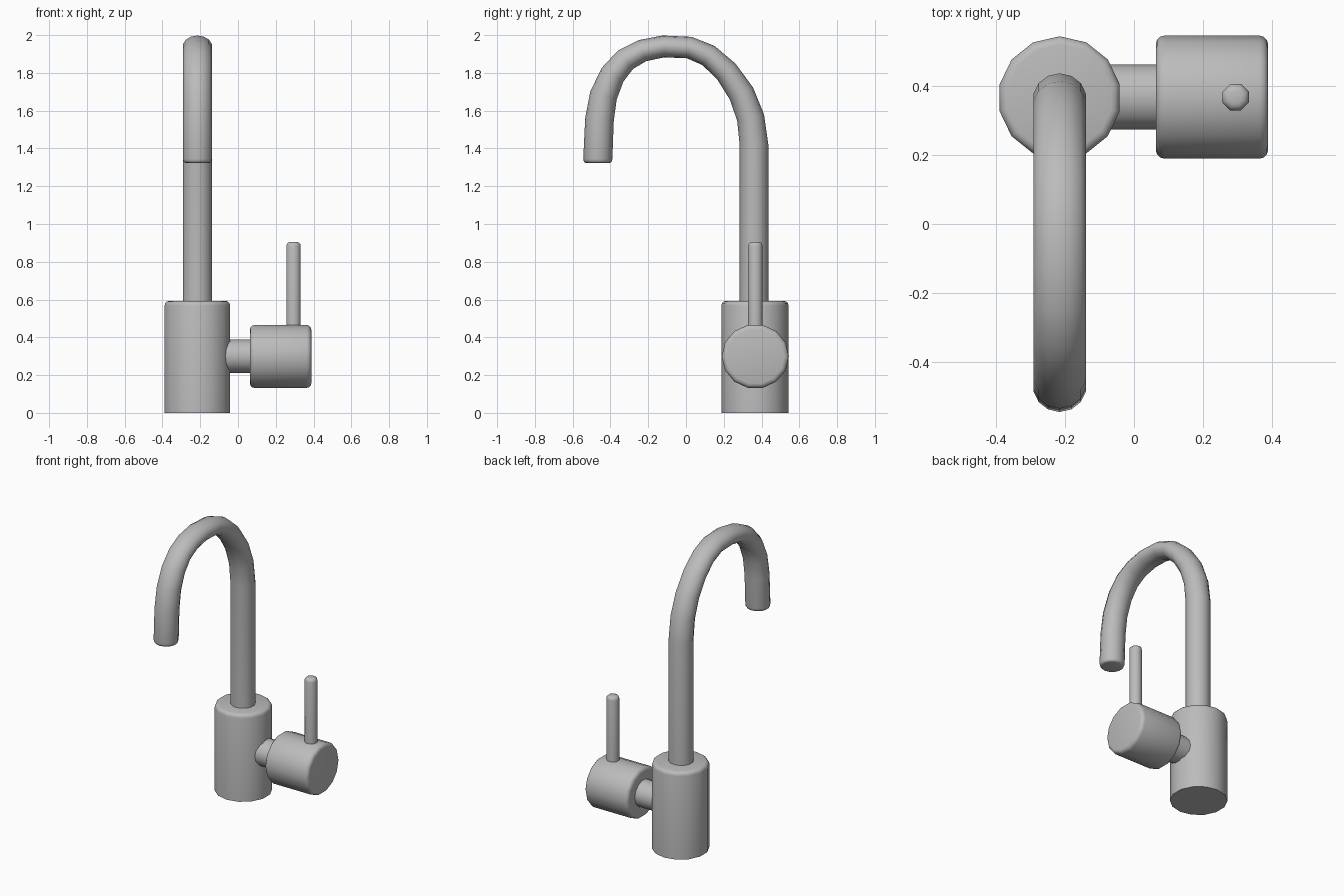
import bpy, bmesh, math
from mathutils import Vector

cube = bpy.data.objects.get("Cube")
if cube:
    bpy.data.objects.remove(cube, do_unlink=True)

metal = bpy.data.materials.new("satin grey")
metal.use_nodes = True
GREY = (0.5, 0.5, 0.5, 1)
metal.diffuse_color = GREY
metal.node_tree.nodes["Principled BSDF"].inputs["Base Color"].default_value = GREY


def sweep(name, rings, sides):
    """Skin a closed tube over rings given as (centre, first axis, second axis)."""
    bm = bmesh.new()
    loops = []
    for centre, a, b in rings:
        angles = [2 * math.pi * i / sides for i in range(sides)]
        loops.append([bm.verts.new(centre + a * math.cos(t) + b * math.sin(t)) for t in angles])
    for low, high in zip(loops, loops[1:]):
        for i in range(sides):
            j = (i + 1) % sides
            bm.faces.new((low[i], low[j], high[j], high[i]))
    bm.faces.new(loops[0][::-1])
    bm.faces.new(loops[-1])
    bmesh.ops.recalc_face_normals(bm, faces=bm.faces)
    mesh = bpy.data.meshes.new(name)
    bm.to_mesh(mesh)
    bm.free()
    mesh.materials.append(metal)
    obj = bpy.data.objects.new(name, mesh)
    bpy.context.collection.objects.link(obj)
    bpy.ops.object.select_all(action='DESELECT')
    obj.select_set(True)
    bpy.context.view_layer.objects.active = obj
    bpy.ops.object.shade_smooth_by_angle(angle=math.radians(50))
    return obj


def rounded(length, bevel, start=False):
    """Steps (distance, inset) along a cylinder whose rims are rounded."""
    arc = [math.radians(d) for d in (0, 30, 60, 90)]
    rim = [(bevel * (1 - math.sin(t)), bevel * (1 - math.cos(t))) for t in arc]
    first = [(d, i) for d, i in reversed(rim)] if start else [(0, 0)]
    return first + [(length - d, i) for d, i in rim]


def cylinder(name, origin, axis, a, b, steps, sides):
    """Cylinder with cross-section axes a and b, following rounded steps."""
    origin, axis, a, b = map(Vector, (origin, axis, a, b))
    rings = [(origin + axis * d, a * (1 - i / a.length), b * (1 - i / b.length)) for d, i in steps]
    return sweep(name, rings, sides)


X, Y, Z = (1, 0, 0), (0, 1, 0), (0, 0, 1)
CX, CY = -0.215, 0.365

# Body, side stem, mixer knob and lever
cylinder("body", (CX, CY, 0), Z, (0, 0.178, 0), (-0.178, 0, 0), rounded(0.593, 0.025), 14)
cylinder("side_stem", (-0.12, CY + 0.003, 0.3), X, (0, 0.094, 0), (0, 0, 0.09), [(0, 0), (0.22, 0)], 14)
cylinder("mixer_knob", (0.063, CY + 0.002, 0.299), X, (0, 0.178, 0), (0, 0, 0.171),
         rounded(0.325, 0.025, True), 14)
cylinder("lever", (0.294, CY + 0.002, 0.4), Z, (0.038, 0.016, 0), (-0.016, 0.038, 0),
         rounded(0.505, 0.022), 8)

# Spout: centre line (y, z) with its thickness radius in the plane of the bend
path = [(0.36, 0.55, 0.076), (0.36, 1.42, 0.076), (0.342, 1.563, 0.073), (0.294, 1.69, 0.069),
        (0.214, 1.807, 0.064), (0.119, 1.892, 0.06), (0.018, 1.934, 0.058), (-0.12, 1.94, 0.058),
        (-0.23, 1.918, 0.059), (-0.32, 1.87, 0.063), (-0.389, 1.79, 0.068), (-0.437, 1.68, 0.073),
        (-0.458, 1.553, 0.076), (-0.467, 1.345, 0.077)]
points = [Vector((CX, y, z)) for y, z, r in path]
rings = []
for i, point in enumerate(points):
    ahead = points[min(i + 1, len(points) - 1)] - point
    behind = point - points[max(i - 1, 0)]
    tangent = (ahead.normalized() + behind.normalized()).normalized()
    if i in (0, 1):
        tangent = Vector(Z)
    if i == len(points) - 1:
        tangent = -Vector(Z)
    side = Vector((0.078, 0, 0))
    normal = tangent.cross(Vector(X)) * path[i][2]
    rings.append((point, normal, side))

# Rounded rim at the outlet
tip, normal, side = rings[-1]
for drop, scale in ((0.012, 0.97), (0.019, 0.9), (0.021, 0.82)):
    rings.append((tip - Vector((0, 0, drop)), normal * scale, side * scale))
sweep("spout", rings, 14)
